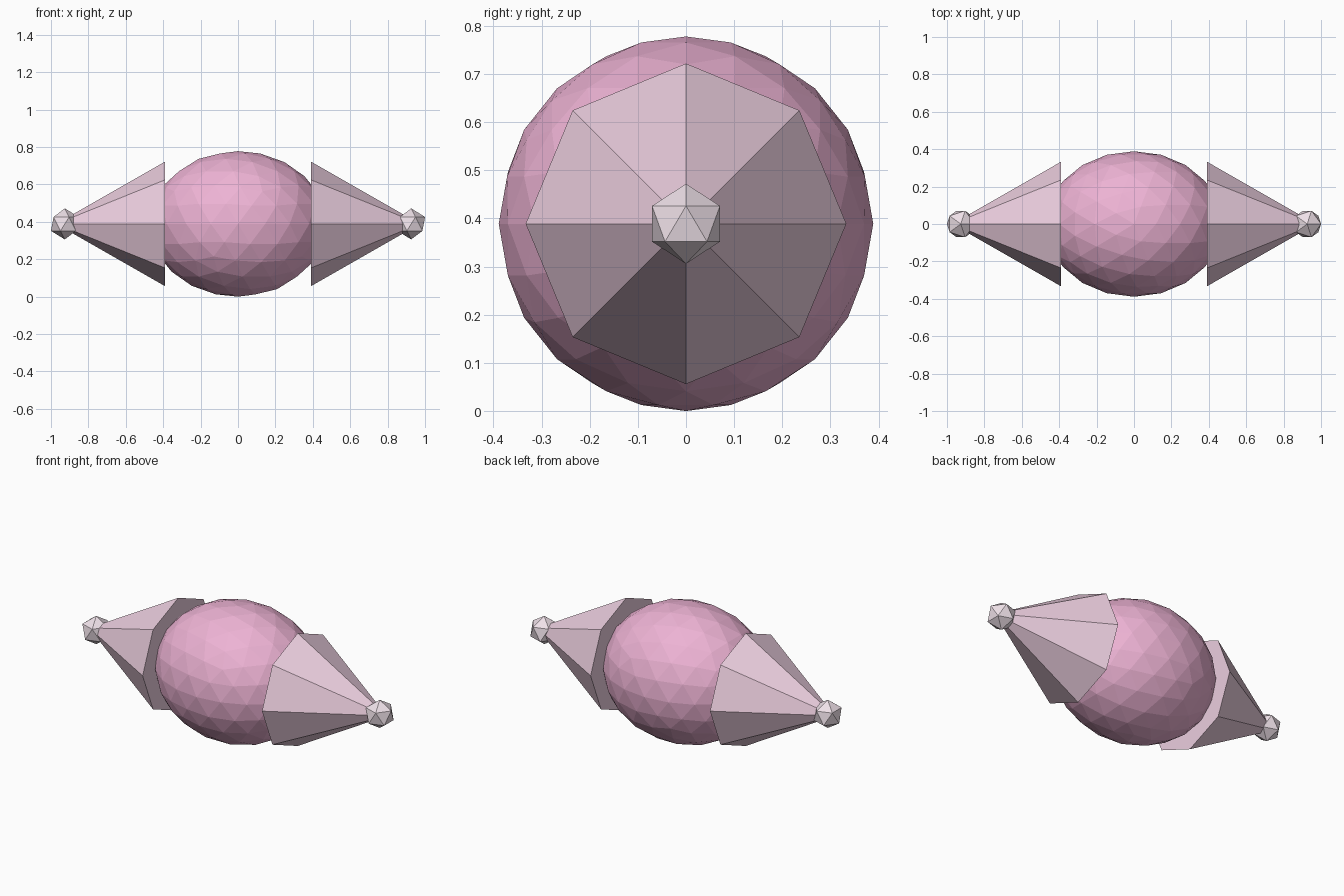
import bpy
from math import pi

if "Cube" in bpy.data.objects:
    bpy.data.objects.remove(bpy.data.objects["Cube"])

CZ = 0.389  # height of the long axis


def finish(name, color):
    ob = bpy.context.object
    ob.name = name
    mat = bpy.data.materials.get(color[0]) or bpy.data.materials.new(color[0])
    mat.diffuse_color = (*color[1], 1)
    mat.use_nodes = True
    mat.node_tree.nodes["Principled BSDF"].inputs["Base Color"].default_value = mat.diffuse_color
    ob.data.materials.append(mat)
    return ob


PINK = ("pink", (0.85, 0.45, 0.66))
LIGHT = ("light_pink", (0.84, 0.62, 0.74))
PALE = ("pale_pink", (0.86, 0.75, 0.81))

# Sweet body: stretched faceted ball
bpy.ops.mesh.primitive_ico_sphere_add(subdivisions=3, radius=CZ, location=(0, 0, CZ))
body = finish("candy_body", PINK)
body.scale.x = 1.21

for side, s in (("left", -1), ("right", 1)):
    # Twisted wrapper end: eight-sided cone, wide end against the body
    x0, x1 = 0.39, 0.92
    bpy.ops.mesh.primitive_cone_add(vertices=8, radius1=0.333, radius2=0.03, depth=x1 - x0,
                                    location=(s * (x0 + x1) / 2, 0, CZ),
                                    rotation=(0, s * pi / 2, 0))
    finish(side + "_wrapper_cone", LIGHT)
    # Small knob at the tip
    bpy.ops.mesh.primitive_ico_sphere_add(subdivisions=1, radius=0.083,
                                          location=(s * 0.926, 0, CZ))
    finish(side + "_tip_knob", PALE)
